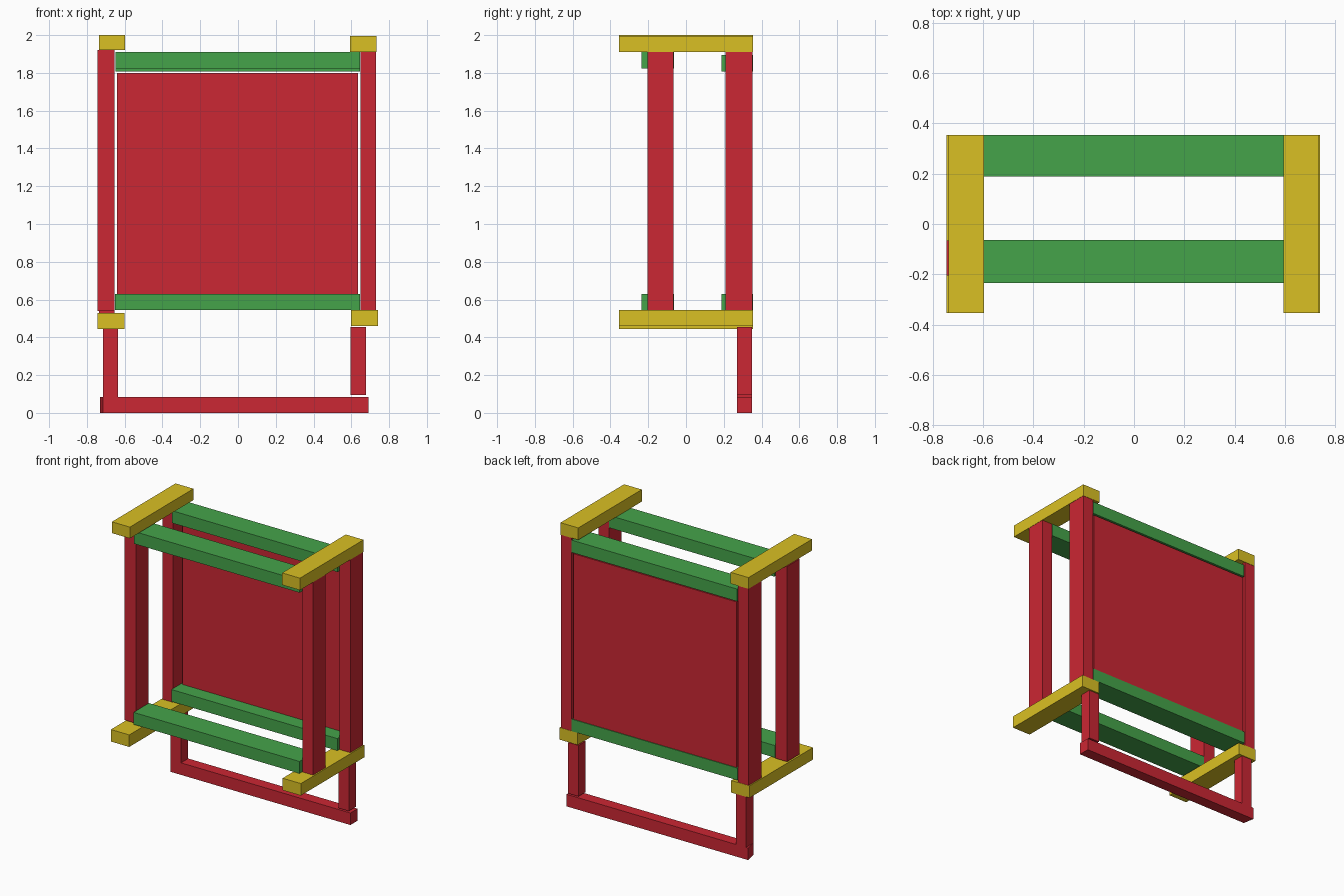
import bpy, bmesh

if "Cube" in bpy.data.objects:
    bpy.data.objects.remove(bpy.data.objects["Cube"])


def material(name, rgb):
    m = bpy.data.materials.new(name)
    m.diffuse_color = (*rgb, 1)
    m.use_nodes = True
    m.node_tree.nodes["Principled BSDF"].inputs["Base Color"].default_value = m.diffuse_color
    return m


RED = material("red", (0.60, 0.02, 0.033))
YELLOW = material("yellow", (0.70, 0.53, 0.017))
GREEN = material("green", (0.06, 0.37, 0.068))


def prism(name, profile, axis, lo, hi, mat):
    """Extrude a 2D profile along y or z between lo and hi."""
    def put(p, d):
        return (p[0], d, p[1]) if axis == "y" else (p[0], p[1], d)
    bm = bmesh.new()
    a = [bm.verts.new(put(p, lo)) for p in profile]
    b = [bm.verts.new(put(p, hi)) for p in profile]
    bm.faces.new(a)
    bm.faces.new(b[::-1])
    for i in range(len(a)):
        j = (i + 1) % len(a)
        bm.faces.new((a[i], b[i], b[j], a[j]))
    bmesh.ops.recalc_face_normals(bm, faces=bm.faces)
    me = bpy.data.meshes.new(name)
    bm.to_mesh(me)
    bm.free()
    me.materials.append(mat)
    ob = bpy.data.objects.new(name, me)
    bpy.context.collection.objects.link(ob)
    return ob


def box(name, x, y, z, mat):
    return prism(name, [(x[0], y[0]), (x[1], y[0]), (x[1], y[1]), (x[0], y[1])],
                 "z", z[0], z[1], mat)


# Yellow cross beams, top and bottom of each side
DEPTH = (-0.355, 0.355)
box("top_beam_left", (-0.737, -0.597), DEPTH, (1.92, 2.0), YELLOW)
box("top_beam_right", (0.594, 0.733), DEPTH, (1.91, 1.995), YELLOW)
box("bottom_beam_left", (-0.745, -0.602), DEPTH, (0.445, 0.53), YELLOW)
box("bottom_beam_right", (0.598, 0.74), DEPTH, (0.46, 0.545), YELLOW)

# Upright posts
FRONT, BACK = (-0.205, -0.065), (0.21, 0.353)
box("front_post_left", (-0.745, -0.655), FRONT, (0.54, 1.92), RED)
box("back_post_left", (-0.737, -0.655), BACK, (0.53, 1.92), RED)
for name, y in (("front", FRONT), ("back", BACK)):
    box(name + "_post_right", (0.648, 0.731), y, (0.545, 1.91), RED)

# Green rails between the sides
for name, y, top in (("front", (-0.235, -0.063), 1.91), ("back", (0.188, 0.355), 1.895)):
    box(name + "_top_rail", (-0.648, 0.647), y, (top - 0.087, top), GREEN)
    box(name + "_bottom_rail", (-0.652, 0.645), y, (0.545, 0.63), GREEN)

# Back panel
box("back_panel", (-0.64, 0.635), (0.292, 0.35), (0.63, 1.80), RED)

# Left leg and floor bar in one piece, with its skewed end, and the right leg
prism("floor_bar_and_left_leg",
      [(-0.715, 0), (0.69, 0), (0.69, 0.085), (-0.635, 0.085), (-0.635, 0.445), (-0.715, 0.445)],
      "y", 0.27, 0.35, RED)
prism("floor_bar_end", [(-0.715, 0.27), (-0.715, 0.35), (-0.73, 0.35)], "z", 0, 0.085, RED)
box("right_leg", (0.595, 0.677), (0.27, 0.35), (0.095, 0.455), RED)
